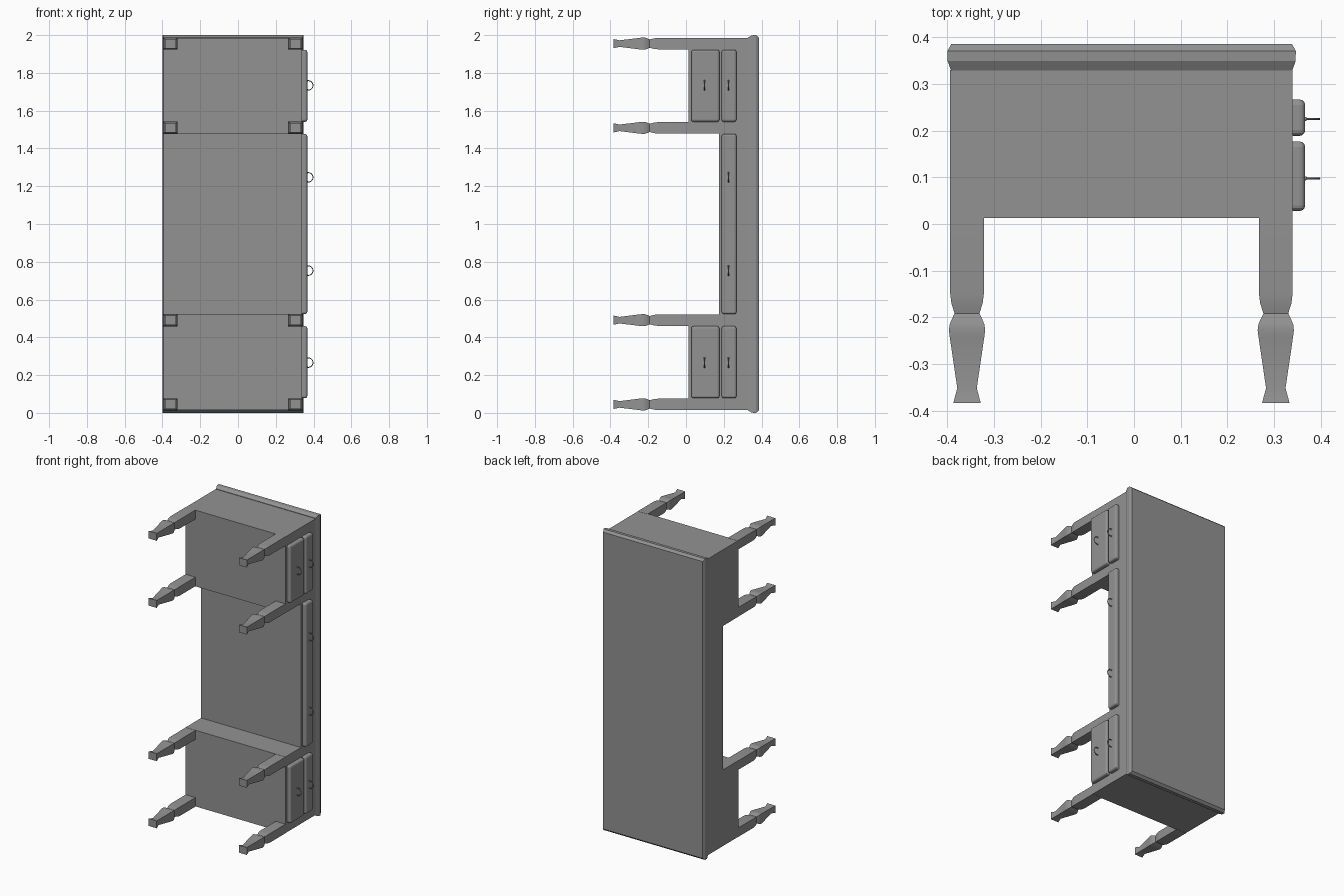
import bpy
import bmesh
import math

cube = bpy.data.objects.get("Cube")
if cube:
    bpy.data.objects.remove(cube, do_unlink=True)

grey = bpy.data.materials.new("plain grey")
grey.use_nodes = True
grey.diffuse_color = (0.29, 0.29, 0.29, 1)
grey.node_tree.nodes["Principled BSDF"].inputs["Base Color"].default_value = grey.diffuse_color

MID = 1.0                      # the desk is symmetric about this height
BACK, FRONT = -0.394, 0.34     # depth of the carcass along x


def add_object(name, bm, smooth=0):
    bmesh.ops.recalc_face_normals(bm, faces=bm.faces[:])
    mesh = bpy.data.meshes.new(name)
    bm.to_mesh(mesh)
    bm.free()
    mesh.materials.append(grey)
    obj = bpy.data.objects.new(name, mesh)
    bpy.context.collection.objects.link(obj)
    if smooth:
        bpy.ops.object.select_all(action="DESELECT")
        bpy.context.view_layer.objects.active = obj
        obj.select_set(True)
        bpy.ops.object.shade_smooth_by_angle(angle=math.radians(smooth))
    return obj


def loft(name, rings, smooth=0):
    """Stack rectangles (y, x0, x1, z0, z1) along y and skin them."""
    bm = bmesh.new()
    loops = [[bm.verts.new(p) for p in ((x0, y, z0), (x1, y, z0), (x1, y, z1), (x0, y, z1))]
             for y, x0, x1, z0, z1 in rings]
    for a, b in zip(loops, loops[1:]):
        for i in range(4):
            j = (i + 1) % 4
            bm.faces.new((a[i], a[j], b[j], b[i]))
    bm.faces.new(loops[0])
    bm.faces.new(loops[-1])
    return add_object(name, bm, smooth)


def box(name, x0, x1, y0, y1, z0, z1):
    return loft(name, [(y, x0, x1, z0, z1) for y in (y0, y1)])


def drawer(name, y0, y1, z0, z1):
    obj = box(name, FRONT - 0.01, 0.367, y0, y1, z0, z1)
    bevel = obj.modifiers.new("rounded edge", "BEVEL")
    bevel.width = 0.012
    bevel.segments = 3


def handle(name, y, z):
    """Bail pull: a bent bar swept along an arc, with a stud at each end."""
    bm = bmesh.new()
    rows = []
    for i in range(13):
        a = math.radians(-110 + i * 220 / 12)
        row = []
        for k in range(6):
            t = k * math.tau / 6
            r = 0.025 + 0.0025 * math.cos(t)
            row.append(bm.verts.new((0.372 + r * math.cos(a), y + 0.0025 * math.sin(t), z + r * math.sin(a))))
        rows.append(row)
    for a, b in zip(rows, rows[1:]):
        for k in range(6):
            bm.faces.new((a[k], a[k - 1], b[k - 1], b[k]))
    for end in (rows[0], rows[-1]):
        bm.faces.new(end)
    for s in (-1, 1):
        stud = bmesh.ops.create_icosphere(bm, subdivisions=1, radius=0.005)
        bmesh.ops.translate(bm, verts=stud["verts"], vec=(0.367, y, z + s * 0.024))
    add_object(name, bm, 50)


# Desk top with moulded edge: (y, inset from the widest outline)
edge = [(0.329, 0.013), (0.349, 0.001), (0.371, 0), (0.386, 0.014)]
loft("desk_top", [(y, -0.4 + i * 0.6, 0.347 - i * 0.6, i, 2 - i) for y, i in edge])

# Carcass: centre section and two pedestals
box("centre_section", BACK, FRONT, 0.176, 0.33, 0.5, 1.5)
for name, s in (("lower", -1), ("upper", 1)):
    z0, z1 = sorted((MID + s * 0.478, MID + s * 0.984))
    box(name + "_pedestal", BACK, FRONT, 0.013, 0.33, z0, z1)

# Turned square legs: (y, half width as a share of the post)
profile = [(0.02, 1), (-0.15, 1), (-0.17, 0.93), (-0.192, 0.74), (-0.205, 0.92), (-0.216, 1.04),
           (-0.228, 1.08), (-0.242, 1.03), (-0.352, 0.58), (-0.384, 0.82)]
for side, x in (("rear", BACK + 0.036), ("front", FRONT - 0.036)):
    for place, offset in (("inner", 0.509), ("outer", 0.955)):
        for level, s in (("lower", -1), ("upper", 1)):
            z = MID + s * offset
            loft(f"{level}_{place}_{side}_leg",
                 [(y, x - 0.036 * w, x + 0.036 * w, z - 0.03 * w, z + 0.03 * w) for y, w in profile], 35)

# Drawers and pulls
for level, s in (("lower", -1), ("upper", 1)):
    z0, z1 = sorted((MID + s * 0.541, MID + s * 0.922))
    drawer(level + "_deep_drawer", 0.028, 0.177, z0, z1)
    drawer(level + "_shallow_drawer", 0.189, 0.267, z0, z1)
    handle(level + "_deep_handle", 0.098, MID + s * 0.734)
    handle(level + "_shallow_handle", 0.225, MID + s * 0.734)
    handle(level + "_centre_handle", 0.225, MID + s * 0.247)
drawer("centre_drawer", 0.189, 0.267, MID - 0.477, MID + 0.477)
